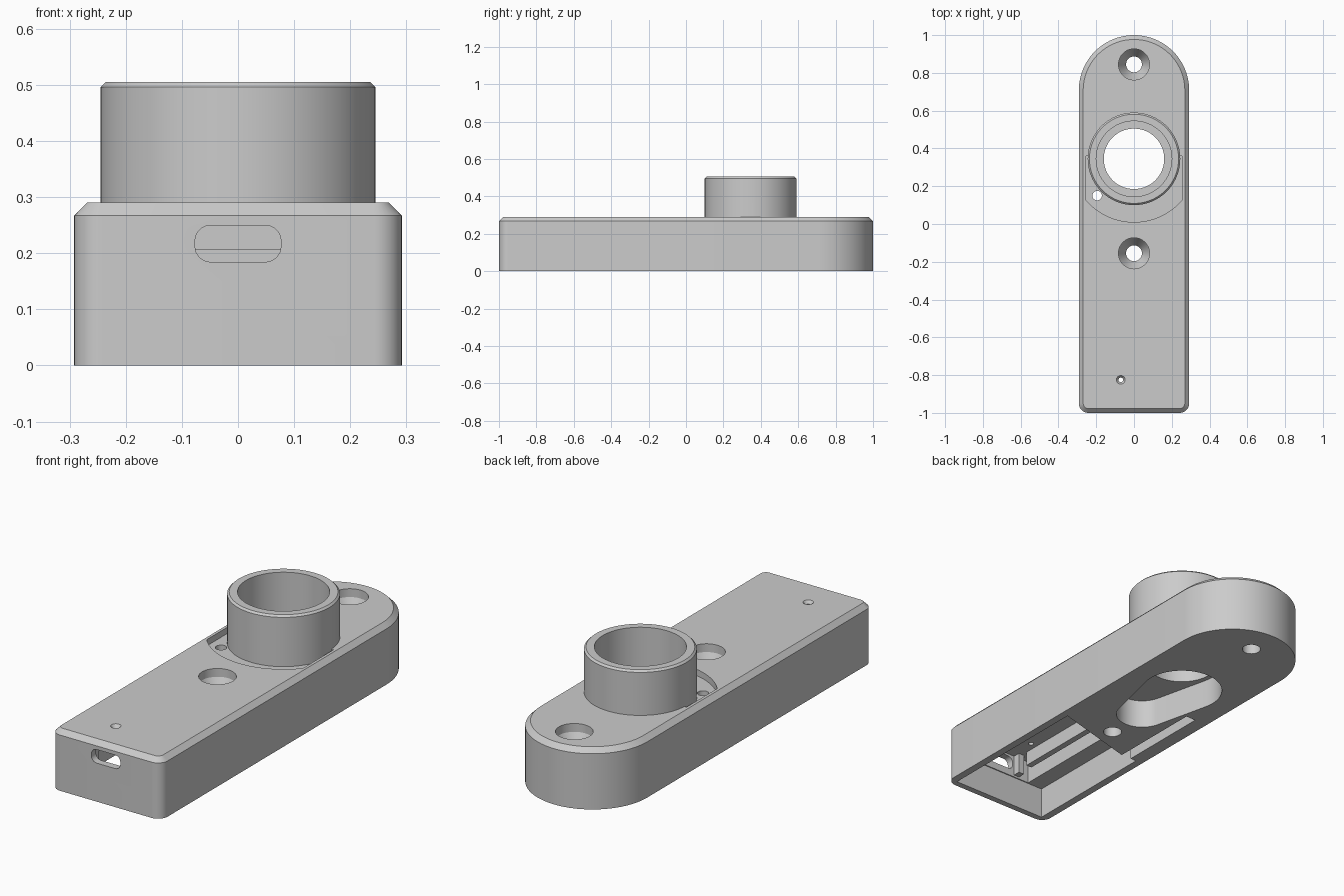
import bpy, bmesh, math
from math import sin, cos, radians

if "Cube" in bpy.data.objects:
    bpy.data.objects.remove(bpy.data.objects["Cube"])

grey = bpy.data.materials.new("light grey")
grey.diffuse_color = (0.6, 0.6, 0.6, 1)
grey.use_nodes = True
grey.node_tree.nodes["Principled BSDF"].inputs["Base Color"].default_value = grey.diffuse_color


def arc(cx, cy, r, a0, a1, n=16):
    return [(cx + r * cos(radians(a0 + (a1 - a0) * i / n)),
             cy + r * sin(radians(a0 + (a1 - a0) * i / n))) for i in range(n + 1)]


def loft(name, rings):
    """Closed solid through rings of equal point count."""
    bm = bmesh.new()
    loops = [[bm.verts.new(p) for p in ring] for ring in rings]
    n = len(loops[0])
    for a, b in zip(loops, loops[1:]):
        for i in range(n):
            j = (i + 1) % n
            bm.faces.new((a[i], a[j], b[j], b[i]))
    bm.faces.new(loops[0][::-1])
    bm.faces.new(loops[-1])
    bmesh.ops.recalc_face_normals(bm, faces=bm.faces)
    me = bpy.data.meshes.new(name)
    bm.to_mesh(me)
    bm.free()
    me.materials.append(grey)
    ob = bpy.data.objects.new(name, me)
    bpy.context.collection.objects.link(ob)
    return ob


def prism(name, outline, z0, z1):
    return loft(name, [[(x, y, z) for x, y in outline] for z in (z0, z1)])


def box(name, x0, x1, y0, y1, z0, z1):
    return prism(name, [(x0, y0), (x1, y0), (x1, y1), (x0, y1)], z0, z1)


def turned(name, cx, cy, profile, n=64):
    """Stack of circles given as (radius, height)."""
    return loft(name, [[(x, y, z) for x, y in arc(cx, cy, r, 0, 360, n)[:-1]]
                       for r, z in profile])


def combine(target, tool, op='DIFFERENCE'):
    tool.hide_render = True
    mod = target.modifiers.new(op, 'BOOLEAN')
    mod.operation, mod.object, mod.solver = op, tool, 'EXACT'
    bpy.context.view_layer.objects.active = target
    bpy.ops.object.modifier_apply(modifier=mod.name)
    bpy.data.objects.remove(tool)


# Housing: square front with small corners, round back, chamfered top edge
W = 0.292


def outline(d):
    r, f = W - d, 0.05 - d
    return (arc(0, 1 - W, r, 0, 180, 48)
            + arc(-W + 0.05, -0.95, f, 180, 270, 8)
            + arc(W - 0.05, -0.95, f, 270, 360, 8))


body = loft("housing", [[(x, y, z) for x, y in outline(d)]
                        for d, z in ((0, 0), (0, 0.267), (0.023, 0.29))])

# Shallow top recess beside the tube
TY = 0.345
recess = arc(0, TY, 0.335, 220.4, 319.6, 32) + [(0.255, 0.36), (-0.255, 0.36)]
combine(body, prism("recess_cutter", recess, 0.26, 0.4))

# Tube with bore, inner ledge and narrower through hole
combine(body, turned("tube", 0, TY, [(0.245, 0.225), (0.245, 0.496), (0.236, 0.505)], 96), 'UNION')
combine(body, turned("bore_cutter", 0, TY, [(0.16, 0.1), (0.16, 0.2), (0.2, 0.2001), (0.2, 0.6)], 96))

# Keyhole opening under the tube
key = arc(0, TY, 0.185, -13, 193, 40) + arc(0, 0.06, 0.12, 193, 347, 24)
combine(body, prism("keyhole_cutter", key, -0.1, 0.14))

# Countersunk screw holes
for y in (0.845, -0.155):
    combine(body, turned("screw_cutter", 0, y,
                         [(0.042, -0.1), (0.042, 0.18), (0.082, 0.25), (0.082, 0.4)], 48))

# Underside compartment with slanted end, and deeper upper part
combine(body, prism("compartment_cutter", [(-0.255, -0.97), (0.255, -0.97), (0.255, -0.175),
                                           (-0.167, -0.29), (-0.255, -0.29)], -0.1, 0.15))
combine(body, box("upper_cutter", -0.17, 0.17, -0.965, -0.35, 0.1, 0.26))

# Wire channel and wire hole
combine(body, box("channel_cutter", -0.223, -0.17, -0.35, 0.175, -0.1, 0.12))
combine(body, turned("wire_cutter", -0.195, 0.15, [(0.025, 0.05), (0.025, 0.4)], 32))

# Small button hole in the top
combine(body, turned("button_cutter", -0.07, -0.825,
                     [(0.012, 0.2), (0.012, 0.275), (0.023, 0.29), (0.023, 0.4)], 32))

# Rounded connector slot in the front wall
slot = []
for cx, cz, a in ((0.049, 0.222, 0), (-0.049, 0.222, 90), (-0.049, 0.212, 180), (0.049, 0.212, 270)):
    slot += arc(cx, cz, 0.0275, a, a + 90, 8)
combine(body, loft("slot_cutter", [[(x, y, z) for x, z in slot] for y in (-1.1, -0.95)]))

# Rails, end rest and stops inside the compartment
rails = [box("board_rail", s * 0.12 - 0.015, s * 0.12 + 0.015, -0.9, -0.4, 0.19, 0.265) for s in (-1, 1)]
stops = [box("board_stop", s * 0.1 - 0.015, s * 0.1 + 0.015, -0.97, -0.93, 0.16, 0.265) for s in (-1, 1)]
rest = box("board_rest", -0.175, 0.175, -0.4, -0.345, 0.207, 0.265)

bpy.ops.object.select_all(action='DESELECT')
body.select_set(True)
bpy.context.view_layer.objects.active = body
bpy.ops.object.shade_smooth_by_angle(angle=radians(25))
